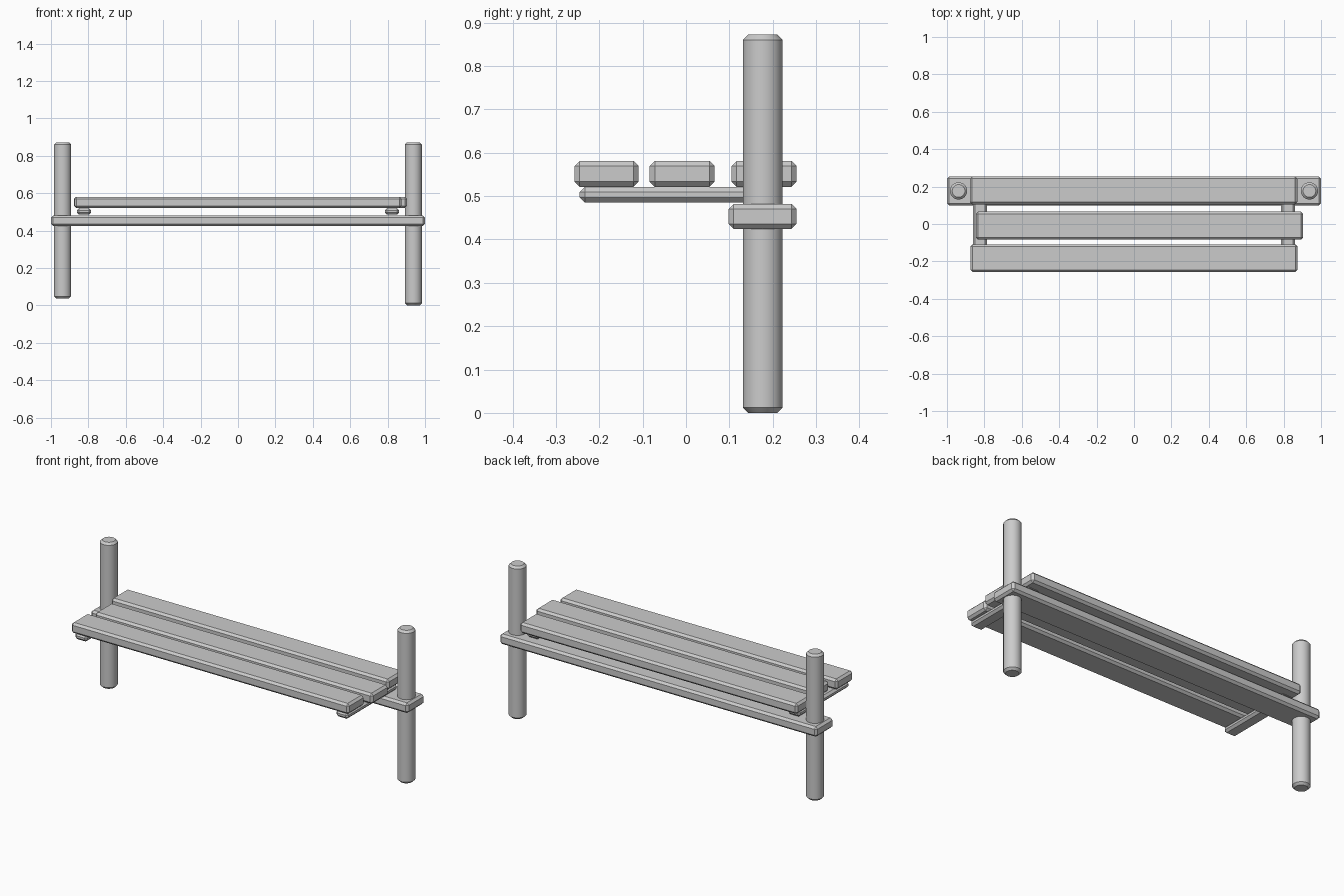
import bpy

if "Cube" in bpy.data.objects:
    bpy.data.objects.remove(bpy.data.objects["Cube"])


def finish(obj, name, bevel):
    obj.name = name
    m = obj.modifiers.new("Chamfer", 'BEVEL')
    m.width = bevel
    m.segments = 1
    m.limit_method = 'ANGLE'
    m.angle_limit = 0.7


def box(name, x, y, z, bevel=0.012):
    """Chamfered box from (min, max) ranges."""
    ranges = (x, y, z)
    bpy.ops.mesh.primitive_cube_add(size=1, location=[(a + b) / 2 for a, b in ranges])
    obj = bpy.context.object
    obj.scale = [b - a for a, b in ranges]
    bpy.ops.object.transform_apply(location=False, rotation=False, scale=True)
    finish(obj, name, bevel)


def post(name, x, z0, z1):
    bpy.ops.mesh.primitive_cylinder_add(vertices=32, radius=0.046, depth=z1 - z0,
                                        location=(x, 0.177, (z0 + z1) / 2))
    obj = bpy.context.object
    bpy.ops.object.shade_smooth_by_angle(angle=0.6)
    finish(obj, name, 0.012)


# Round posts, the left one slightly raised
post("left_post", -0.938, 0.037, 0.872)
post("right_post", 0.938, 0.0, 0.872)

# Rear beam joining the posts
box("rear_beam", (-1.0, 1.0), (0.098, 0.255), (0.424, 0.482))

# Cross supports under the seat
for side, s in (("left", -1), ("right", 1)):
    box(side + "_cross_support", (s * 0.823 - 0.038, s * 0.823 + 0.038),
        (-0.245, 0.21), (0.485, 0.521))

# Seat planks, the middle one shifted sideways
for name, shift, y0, y1 in (("front", 0.0, -0.257, -0.109),
                            ("middle", 0.029, -0.084, 0.066),
                            ("rear", -0.002, 0.105, 0.255)):
    box(name + "_seat_plank", (shift - 0.875, shift + 0.875), (y0, y1), (0.521, 0.581))
